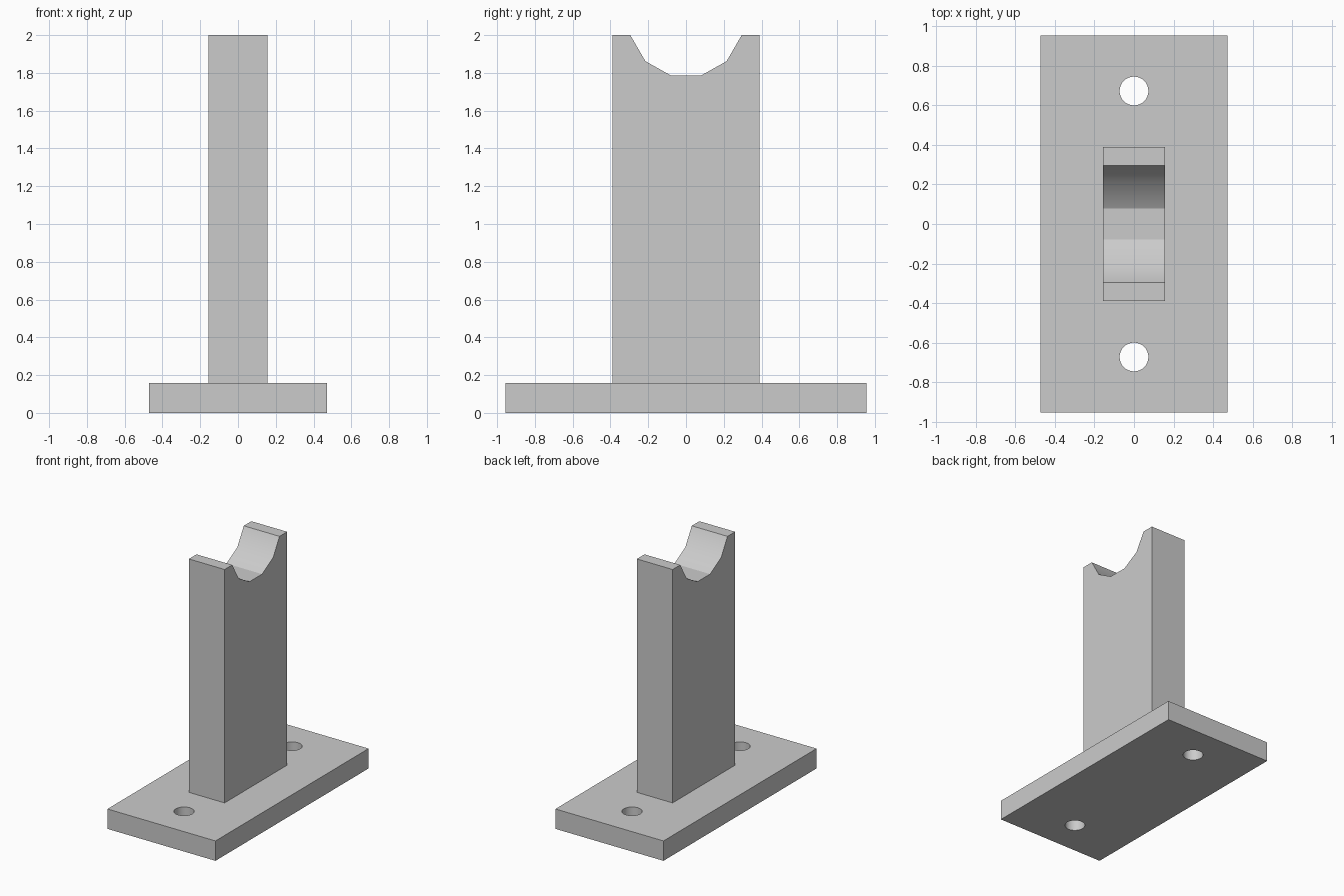
import bpy, bmesh, math

old = bpy.data.objects.get("Cube")
if old:
    bpy.data.objects.remove(old, do_unlink=True)

BASE_TOP = 0.157

grey = bpy.data.materials.new("plain grey")
grey.use_nodes = True
grey.diffuse_color = (0.6, 0.6, 0.6, 1)
grey.node_tree.nodes["Principled BSDF"].inputs["Base Color"].default_value = (0.6, 0.6, 0.6, 1)


def smooth(obj):
    """Smooth shading that keeps the hard edges."""
    bpy.ops.object.select_all(action='DESELECT')
    obj.select_set(True)
    bpy.context.view_layer.objects.active = obj
    bpy.ops.object.shade_smooth_by_angle(angle=math.radians(35))


# Base plate
bpy.ops.mesh.primitive_cube_add(size=1, location=(0, 0, BASE_TOP / 2))
base = bpy.context.object
base.name = "base_plate"
base.scale = (0.944, 1.91, BASE_TOP)
bpy.ops.object.transform_apply(location=True, rotation=False, scale=True)
base.data.materials.append(grey)

# Two bolt holes through the plate
for side, label in ((-1, "front"), (1, "back")):
    bpy.ops.mesh.primitive_cylinder_add(vertices=32, radius=0.073, depth=0.5,
                                        location=(0, side * 0.673, BASE_TOP / 2))
    cutter = bpy.context.object
    cutter.name = label + "_hole_cutter"
    cutter.data.materials.append(grey)
    mod = base.modifiers.new(label + " hole", 'BOOLEAN')
    mod.operation = 'DIFFERENCE'
    mod.solver = 'EXACT'
    mod.object = cutter
    bpy.context.view_layer.objects.active = base
    bpy.ops.object.modifier_apply(modifier=mod.name)
    bpy.data.objects.remove(cutter, do_unlink=True)
smooth(base)

# Upright post: mirrored side profile with a faceted saddle, extruded across x
half = [(0.39, BASE_TOP), (0.39, 2.0), (0.295, 2.0), (0.215, 1.862), (0.078, 1.785)]
profile = half + [(-y, z) for y, z in reversed(half)]
bm = bmesh.new()
face = bm.faces.new([bm.verts.new((-0.156, y, z)) for y, z in profile])
ext = bmesh.ops.extrude_face_region(bm, geom=[face])
bmesh.ops.translate(bm, vec=(0.312, 0, 0),
                    verts=[g for g in ext["geom"] if isinstance(g, bmesh.types.BMVert)])
bmesh.ops.recalc_face_normals(bm, faces=bm.faces)
mesh = bpy.data.meshes.new("upright_post")
bm.to_mesh(mesh)
bm.free()
post = bpy.data.objects.new("upright_post", mesh)
bpy.context.collection.objects.link(post)
mesh.materials.append(grey)
smooth(post)

# Keep the flat floor of the saddle crisp
for edge in mesh.edges:
    if all(abs(mesh.vertices[v].co.y) < 0.1 for v in edge.vertices):
        edge.use_edge_sharp = True
